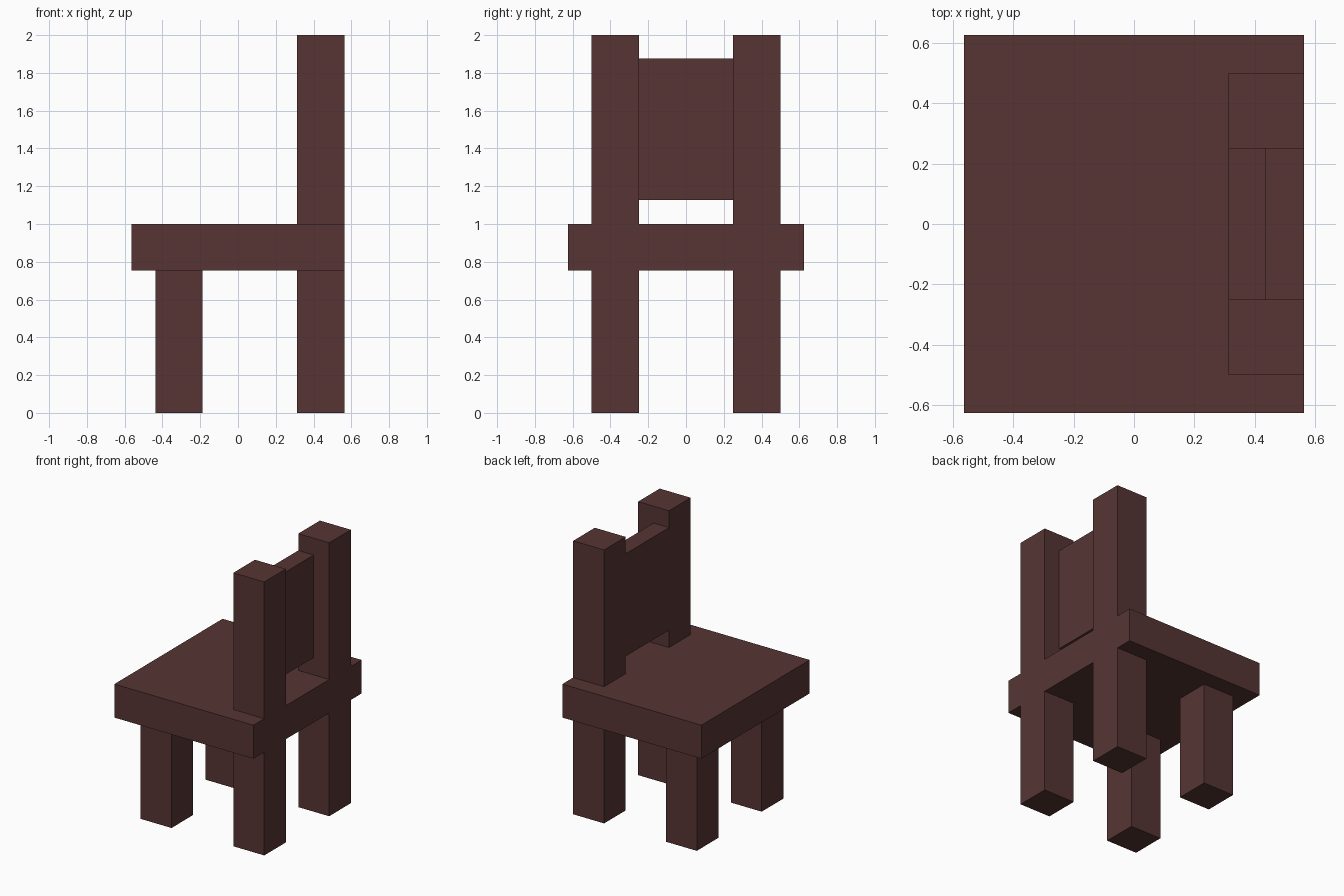
import bpy
import bmesh
from mathutils import Matrix, Vector

if "Cube" in bpy.data.objects:
    bpy.data.objects.remove(bpy.data.objects["Cube"])

wood = bpy.data.materials.new("dark_brown_wood")
wood.diffuse_color = (0.093, 0.036, 0.034, 1)
wood.use_nodes = True
wood.node_tree.nodes["Principled BSDF"].inputs["Base Color"].default_value = wood.diffuse_color


def box(name, lo, hi):
    """Axis-aligned box between two corners."""
    lo, hi = Vector(lo), Vector(hi)
    bm = bmesh.new()
    bmesh.ops.create_cube(bm, size=1, matrix=Matrix.Diagonal((*(hi - lo), 1)))
    mesh = bpy.data.meshes.new(name)
    bm.to_mesh(mesh)
    bm.free()
    mesh.materials.append(wood)
    obj = bpy.data.objects.new(name, mesh)
    obj.location = (lo + hi) / 2
    bpy.context.collection.objects.link(obj)
    return obj


SEAT_BOTTOM, SEAT_TOP = 0.755, 1.0

# Seat slab
box("seat", (-0.5625, -0.625, SEAT_BOTTOM), (0.5625, 0.625, SEAT_TOP))

# Legs and backrest posts, mirrored across y
for label, y0, y1 in (("near", -0.5, -0.25), ("far", 0.25, 0.5)):
    box(f"front_leg_{label}", (-0.4375, y0, 0), (-0.1875, y1, SEAT_BOTTOM))
    box(f"back_leg_{label}", (0.3125, y0, 0), (0.5625, y1, SEAT_BOTTOM))
    box(f"back_post_{label}", (0.3125, y0, SEAT_TOP), (0.5625, y1, 2.0))

# Backrest panel, flush with the seat side of the posts
box("backrest_panel", (0.3125, -0.25, 1.127), (0.4375, 0.25, 1.877))
